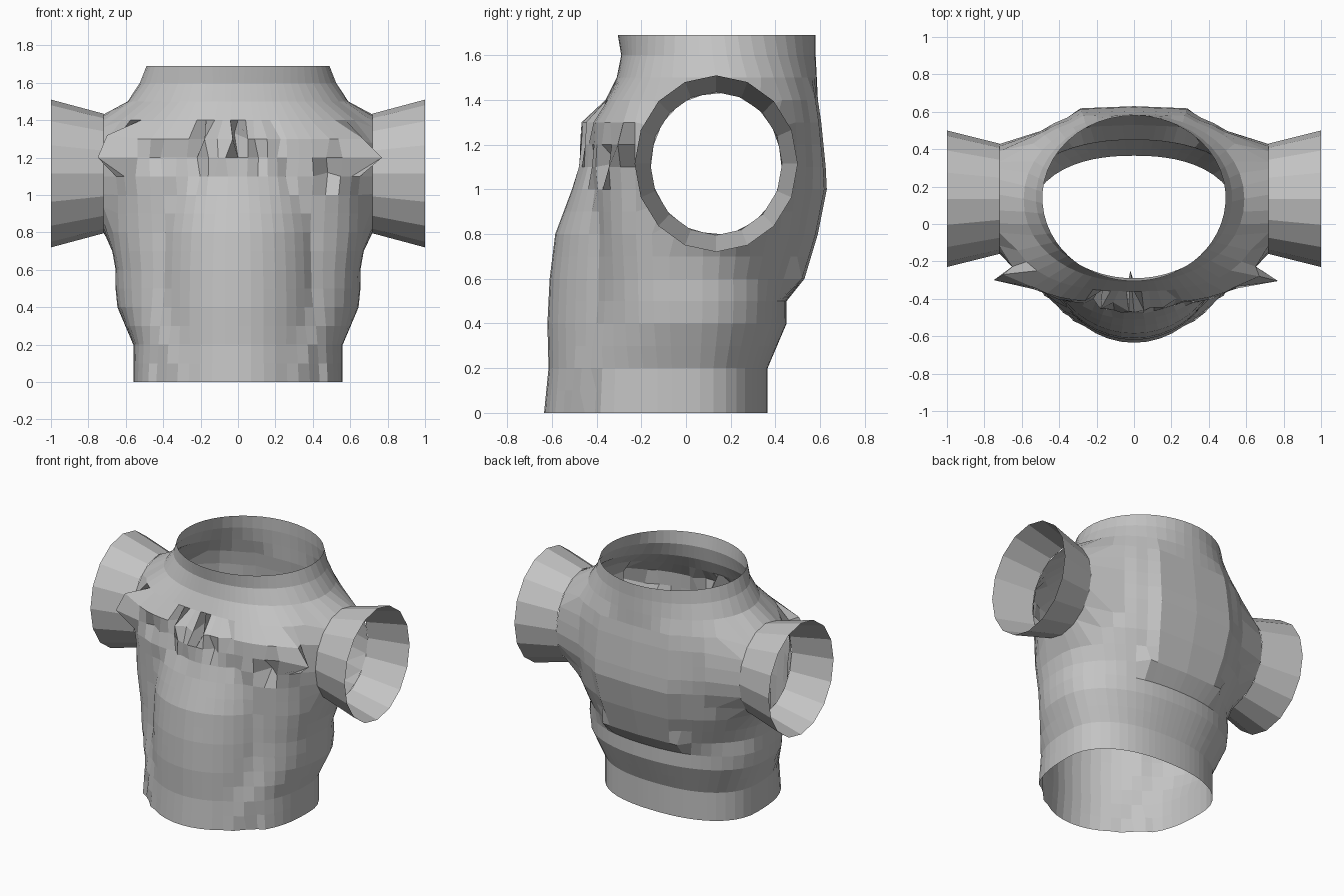
import bpy, bmesh, math, random
from mathutils import Vector

random.seed(4)
if "Cube" in bpy.data.objects:
    bpy.data.objects.remove(bpy.data.objects["Cube"], do_unlink=True)

grey = bpy.data.materials.new("plain_grey")
grey.use_nodes = True
colour = (0.55, 0.55, 0.55, 1)
grey.diffuse_color = colour
grey.node_tree.nodes["Principled BSDF"].inputs["Base Color"].default_value = colour

# Torso stations: height, half width, widest y, side-shell front, back, belly front,
# squareness of the front, squareness of the back
STATIONS = [
    (0, .56, 0, -.57, .365, -.635, 2.7, 2.3),
    (.2, .56, 0, -.55, .365, -.615, 2.6, 2.3),
    (.4, .645, .03, -.47, .45, -.62, 2.5, 2.2),
    (.5, .655, .04, -.44, .45, -.615, 2.7, 2.2),
    (.6, .655, .05, -.42, .53, -.61, 3, 1.8),
    (.8, .69, .1, -.41, .59, -.585, 3.3, 2),
    (1, .69, .12, -.42, .63, -.51, 3.4, 2.1),
    (1.1, .7, .12, -.43, .625, -.475, 3.4, 2.2),
    (1.3, .71, .12, -.42, .605, -.465, 3.2, 2.2),
    (1.4, .68, .12, -.36, .59, -.36, 2.6, 2.2),
    (1.5, .59, .13, -.31, .585, 0, 2.1, 2.1),
    (1.6, .525, .14, -.29, .58, 0, 2, 2),
    (1.69, .49, .14, -.305, .58, 0, 2, 2),
]
COLUMNS = 56
ARM_Y, ARM_Z, ARM_SIDES = .135, 1.115, 16


def station(z):
    """Blend the two stations on either side of a height."""
    for a, b in zip(STATIONS, STATIONS[1:]):
        if z <= b[0] + 1e-6:
            t = (z - a[0]) / (b[0] - a[0])
            return [p + (q - p) * t for p, q in zip(a, b)]


def inside(x, y, s):
    """Test a point against the side shell joined with the round belly."""
    z, width, mid, front, back, belly, front_power, back_power = s
    depth, power = (back - mid, back_power) if y > mid else (mid - front, front_power)
    if (abs(x) / width) ** power + (abs(y - mid) / depth) ** power < 1:
        return True
    return belly < -.2 and (x / .46) ** 2 + ((y + .15) / (belly + .15)) ** 2 < 1


def outline_point(angle, s):
    dx, dy = math.cos(angle), math.sin(angle)
    low, high = 0, 1.5
    for _ in range(24):
        r = (low + high) / 2
        if inside(r * dx, r * dy, s):
            low = r
        else:
            high = r
    x, y = low * dx, low * dy
    # Flat raised panel on the back
    if y > 0 and abs(x) < .31 and .55 < s[0] < 1.45:
        y = s[4] - .04 * abs(x)
    return Vector((x, y, s[0]))


def finish(name, bm):
    mesh = bpy.data.meshes.new(name)
    bm.to_mesh(mesh)
    bm.free()
    mesh.materials.append(grey)
    obj = bpy.data.objects.new(name, mesh)
    bpy.context.collection.objects.link(obj)


def skin(bm, rings):
    for a, b in zip(rings, rings[1:]):
        n = len(a)
        for i in range(n):
            j = (i + 1) % n
            bm.faces.new((a[i], a[j], b[j], b[i]))


# Torso shell, open at neck and hem
bm = bmesh.new()
heights = [i / 10 for i in range(17)] + [1.69]
rings = []
for z in heights:
    s = station(z)
    rings.append([bm.verts.new(outline_point(math.tau * i / COLUMNS - math.pi / 2, s))
                  for i in range(COLUMNS)])
skin(bm, rings)

# Scattered crumpled folds across the chest
for v in bm.verts:
    if v.co.y < -.2 and 1.05 < v.co.z < 1.35 and abs(v.co.x) < .6 and random.random() < .4:
        v.co.y += random.uniform(-.01, .05)
        v.co.x += random.uniform(-.025, .025)

# Armholes: remove side faces, then fit the rims to the sleeve openings
holes = []
for f in bm.faces:
    c = f.calc_center_median()
    if abs(c.x) > .35 and ((c.y - ARM_Y) / .31) ** 2 + ((c.z - ARM_Z) / .33) ** 2 < 1:
        holes.append(f)
bmesh.ops.delete(bm, geom=holes, context='FACES')
for v in bm.verts:
    if v.is_boundary and .3 < v.co.z < 1.65:
        a = math.atan2((v.co.z - ARM_Z) / .32, (v.co.y - ARM_Y) / .295)
        step = math.tau / ARM_SIDES
        r = math.cos(step / 2) / math.cos(a % step - step / 2)
        v.co = (math.copysign(.72, v.co.x),
                ARM_Y + .295 * r * math.cos(a), ARM_Z + .32 * r * math.sin(a))

# Pointed folds at the armpits and dents at the chest
PULLS = [
    ((.62, -.27, 1.2), (.77, -.305, 1.2)),
    ((.6, -.28, 1.3), (.67, -.28, 1.3)),
    ((.5, -.36, 1.1), (.48, -.3, 1.12)),
    ((-.62, -.27, 1.2), (-.75, -.3, 1.2)),
    ((-.6, -.28, 1.3), (-.7, -.27, 1.32)),
    ((-.18, -.43, 1.3), (-.17, -.32, 1.3)),
    ((0, -.46, 1.3), (-.02, -.25, 1.33)),
]
for near, target in PULLS:
    free = [v for v in bm.verts if not v.is_boundary]
    min(free, key=lambda v: (v.co - Vector(near)).length).co = target

# Small tucks at the hem beside the belly
for v in bm.verts:
    if v.co.z < .15 and .38 < abs(v.co.x) < .46 and v.co.y < 0:
        v.co.y += .03
bmesh.ops.recalc_face_normals(bm, faces=bm.faces)
finish("torso_shell", bm)

# Flared open sleeves
for side, name in ((1, "left_sleeve"), (-1, "right_sleeve")):
    bm = bmesh.new()
    rings = []
    for x, ry, rz in ((.72, .295, .32), (1, .365, .395)):
        rings.append([])
        for i in range(ARM_SIDES):
            a = math.tau * i / ARM_SIDES
            rings[-1].append(bm.verts.new(
                (side * x, ARM_Y + ry * math.cos(a), ARM_Z + rz * math.sin(a))))
    skin(bm, rings)
    if side < 0:
        bmesh.ops.reverse_faces(bm, faces=bm.faces)
    finish(name, bm)
